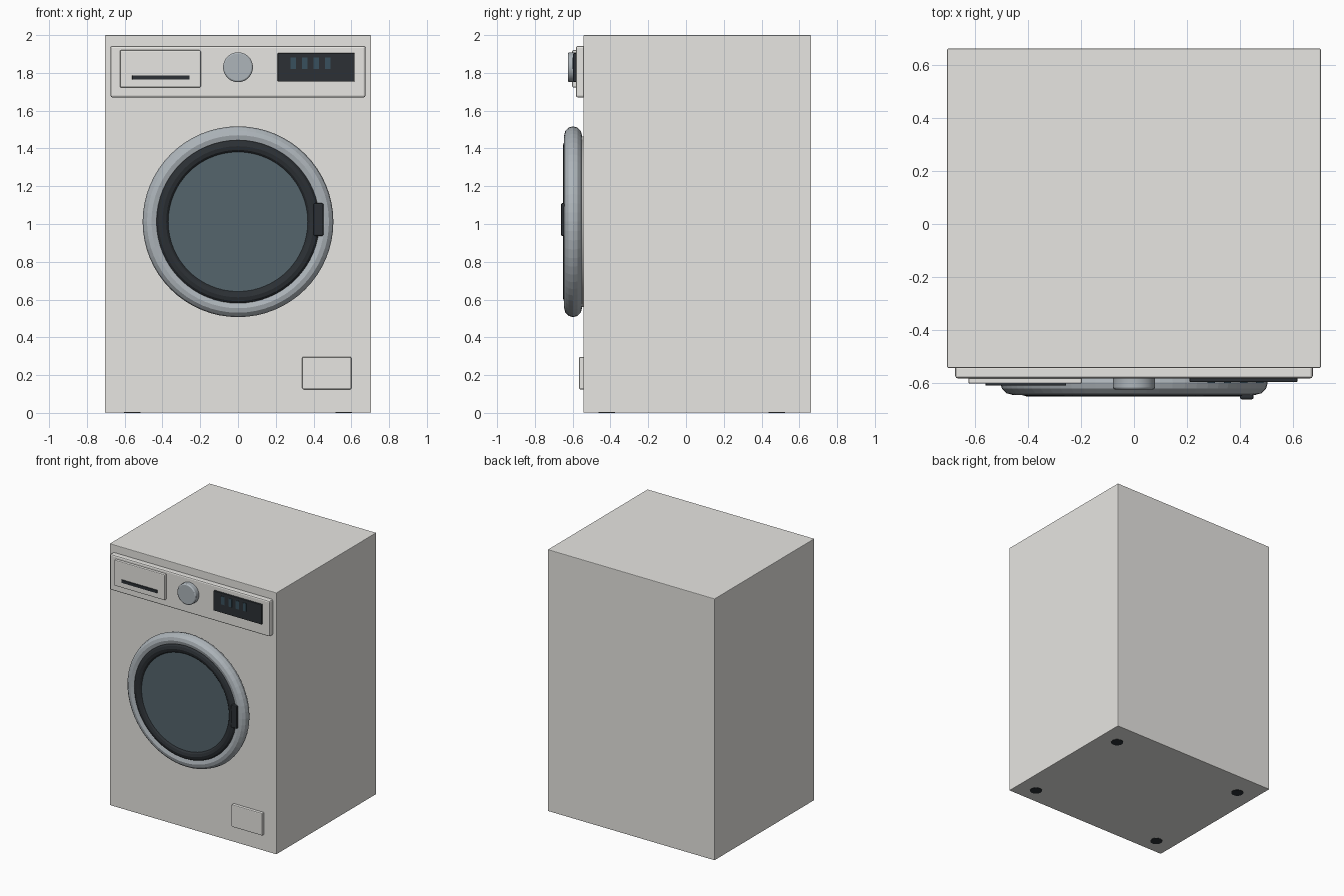
import bpy
from math import pi

if "Cube" in bpy.data.objects:
    bpy.data.objects.remove(bpy.data.objects["Cube"])


def material(name, color):
    m = bpy.data.materials.new(name)
    m.diffuse_color = (*color, 1)
    m.use_nodes = True
    m.node_tree.nodes["Principled BSDF"].inputs["Base Color"].default_value = m.diffuse_color
    return m


WHITE = material("enamel", (0.80, 0.79, 0.76))
CHROME = material("chrome", (0.42, 0.46, 0.49))
BLACK = material("dark_plastic", (0.025, 0.03, 0.035))
GLASS = material("glass", (0.09, 0.13, 0.15))
LIGHT = material("indicator", (0.04, 0.08, 0.11))


def finish(obj, name, mat, bevel=0, segments=2):
    obj.name = name
    obj.data.materials.append(mat)
    if bevel:
        b = obj.modifiers.new("Bevel", "BEVEL")
        b.width, b.segments, b.limit_method = bevel, segments, "ANGLE"
    return obj


def box(name, x, y, z, mat, bevel=0, segments=2):
    """Box given by its (min, max) range on each axis."""
    bpy.ops.mesh.primitive_cube_add(
        size=1, location=[(a + b) / 2 for a, b in (x, y, z)])
    obj = bpy.context.object
    obj.scale = [b - a for a, b in (x, y, z)]
    bpy.ops.object.transform_apply(location=False, rotation=False, scale=True)
    return finish(obj, name, mat, bevel, segments)


def disc(name, x, z, y, radius, mat, bevel=0):
    """Cylinder lying along y, between y[0] and y[1]."""
    bpy.ops.mesh.primitive_cylinder_add(
        vertices=64, radius=radius, depth=y[1] - y[0],
        location=(x, sum(y) / 2, z), rotation=(pi / 2, 0, 0))
    obj = finish(bpy.context.object, name, mat, bevel)
    bpy.ops.object.shade_smooth_by_angle()
    return obj


def ring(name, y, major, minor, mat):
    bpy.ops.mesh.primitive_torus_add(
        major_segments=64, minor_segments=12, major_radius=major,
        minor_radius=minor, location=(0, y, DOOR_Z), rotation=(pi / 2, 0, 0))
    return finish(bpy.context.object, name, mat)


FRONT = -0.543
DOOR_Z = 1.012

# Cabinet
box("cabinet", (-0.705, 0.705), (FRONT, 0.662), (0.002, 2), WHITE, 0.004)

# Control panel with detergent drawer, dial and display
box("control_panel", (-0.675, 0.675), (-0.583, -0.535), (1.67, 1.943), WHITE, 0.01)
box("detergent_drawer", (-0.625, -0.197), (-0.603, -0.57), (1.723, 1.92), WHITE, 0.006)
box("drawer_grip", (-0.56, -0.257), (-0.61, -0.595), (1.764, 1.787), BLACK, 0.002)
disc("program_dial", 0, 1.83, (-0.625, -0.575), 0.079, CHROME, 0.008)
box("display", (0.21, 0.617), (-0.597, -0.575), (1.754, 1.905), BLACK, 0.004)
for i in range(4):
    x = 0.292 + 0.061 * i
    box(f"indicator_{i + 1}", (x - 0.014, x + 0.014), (-0.6, -0.59),
        (1.82, 1.882), LIGHT)

# Door
disc("door_base", 0, DOOR_Z, (-0.56, -0.535), 0.452, WHITE)
ring("door_ring", -0.598, 0.458, 0.047, CHROME)
ring("door_gasket", -0.612, 0.4, 0.04, BLACK)
disc("door_glass", 0, DOOR_Z, (-0.636, -0.55), 0.385, GLASS)
box("door_handle", (0.4, 0.452), (-0.662, -0.61), (0.937, 1.11), BLACK, 0.007)

# Filter hatch
box("filter_hatch", (0.34, 0.6), (-0.566, -0.538), (0.125, 0.296), WHITE, 0.006)

# Feet
for x in (-0.56, 0.56):
    for y in (-0.42, 0.48):
        bpy.ops.mesh.primitive_cylinder_add(
            vertices=32, radius=0.043, depth=0.05, location=(x, y, 0.025))
        finish(bpy.context.object, "foot", BLACK)
        bpy.ops.object.shade_smooth_by_angle()
